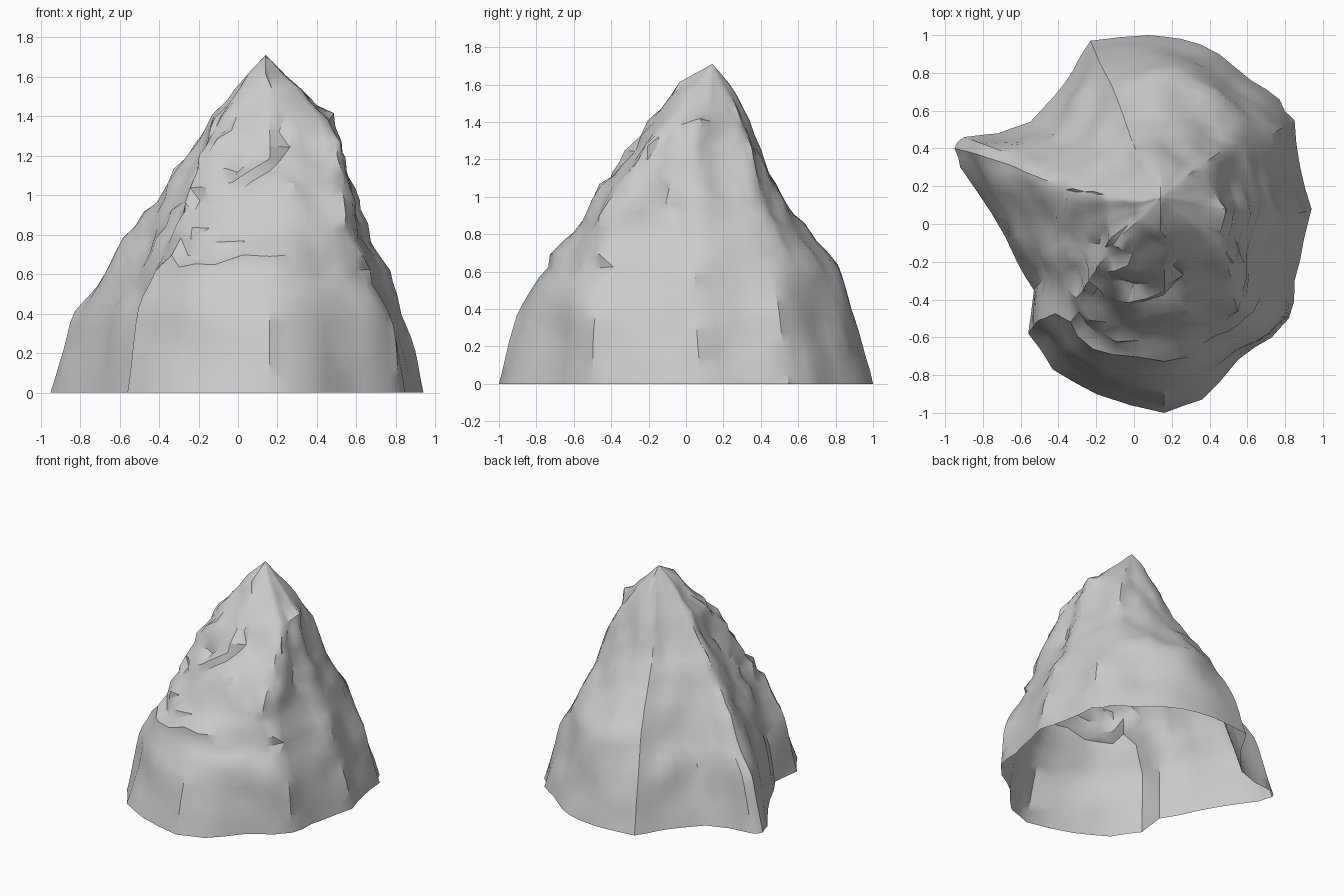
import bpy, bmesh, math
from mathutils import Vector, noise

if "Cube" in bpy.data.objects:
    bpy.data.objects.remove(bpy.data.objects["Cube"])

PEAK = Vector((0.14, 0.14))
TOP = 1.71

# base outline, counter-clockwise from the right
base = [(.94, .08), (.88, .30), (.85, .55), (.77, .66), (.62, .76), (.45, .90),
        (.25, .98), (.08, 1.0), (-.23, .97), (-.33, .80), (-.42, .68), (-.55, .54),
        (-.72, .48), (-.90, .46), (-.95, .40), (-.92, .30), (-.75, .05), (-.62, -.20),
        (-.53, -.35), (-.56, -.58), (-.43, -.77), (-.20, -.90), (.16, -1.0),
        (.36, -.93), (.55, -.72), (.73, -.60), (.82, -.50), (.85, -.30), (.90, -.08)]

# ridge and valley lines climbing from a base point: x, y at each height
heights = [.4, .65, .9, 1.15, 1.4, 1.6]
climbs = {
    0: [(.83, .05), (.74, .05), (.61, .05), (.54, .08), (.48, .08), (.25, .13)],       # right wall
    3: [(.68, .59), (.61, .53), (.51, .44), (.44, .37), (.34, .30), (.21, .20)],       # back right
    7: [(.09, .90), (.09, .82), (.10, .58), (.11, .42), (.12, .33), (.14, .24)],       # back
    8: [(-.18, .85), (-.12, .74), (-.05, .56), (.0, .41), (.06, .31), (.11, .21)],     # back ridge
    11: [(-.44, .48), (-.34, .42), (-.23, .36), (-.13, .30), (-.02, .23), (.08, .18)], # back left face
    14: [(-.83, .37), (-.65, .31), (-.50, .24), (-.29, .18), (-.12, .13), (.04, .12)], # left ridge
    17: [(-.57, -.17), (-.46, -.14), (-.36, -.10), (-.22, -.02), (-.10, .04), (.05, .09)],
    19: [(-.50, -.50), (-.40, -.46), (-.29, -.38), (-.20, -.24), (-.09, -.08), (.05, .04)],
    22: [(.16, -.89), (.16, -.75), (.16, -.56), (.16, -.37), (.16, -.18), (.14, -.03)],  # front
    25: [(.71, -.57), (.56, -.55), (.54, -.46), (.52, -.29), (.44, -.10), (.23, .05)],   # front right
}
keys = sorted(climbs) + [len(base)]


def climb(key, z):
    key %= len(base)
    path = [base[key]] + climbs[key] + [PEAK]
    zs = [0] + heights + [TOP]
    for i in range(len(zs) - 1):
        if z <= zs[i + 1]:
            t = (z - zs[i]) / (zs[i + 1] - zs[i])
            return Vector(path[i]).lerp(Vector(path[i + 1]), t)


def outline(u):
    i = int(u)
    return Vector(base[i]).lerp(Vector(base[(i + 1) % len(base)]), u - i)


def section(u, z):
    # blend the two neighbouring ridges and keep the base outline's bulge between them
    for a, b in zip(keys, keys[1:]):
        if a <= u < b:
            A, B = Vector(base[a]), Vector(base[b % len(base)])
            p = outline(u)
            t = max(0, min(1, (p - A).dot(B - A) / (B - A).length_squared))
            bulge = (p - A.lerp(B, t)) * (1 - z / TOP)
            return climb(a, z).lerp(climb(b, z), t) + bulge


def rugged(p):
    # broad lumps, chips and stepped ledges, strongest high on the front and left
    side = .25 + .75 * max(0, min(1, (.30 - p.y) * 1.5))
    up = max(0, min(1, (p.z - .4) * 3))
    phase = (p.z * 4.6 + 2.2 * noise.noise(p * 1.7)) % 1
    ledge = (phase - .5) * .055 * up * side
    lump = noise.noise(p * 3.2 + Vector((5, 2, 7))) * .022
    groove = noise.noise(Vector((p.x * 7, p.y * 7, p.z * 1.6))) * .025
    chip = noise.noise(p * 9) * .03 * side * up
    return ledge + lump + groove + chip


# rock shell: rings of shrinking outlines, open underneath
bm = bmesh.new()
SPLIT, ROWS = 2, 25
count = len(base) * SPLIT
rings = []
for r in range(ROWS):
    z = 1.68 * r / (ROWS - 1)
    ring = []
    for k in range(count):
        q = section(k / SPLIT, z)
        d = q - PEAK
        fade = min(1, z / .25) * min(1, d.length / .25)
        q += d.normalized() * rugged(Vector((q.x, q.y, z))) * fade
        edge = outline(k / SPLIT)
        if k % SPLIT:   # slightly uneven rim
            q += (edge - PEAK).normalized() * noise.noise(Vector((edge.x * 9, edge.y * 9, 3))) * .02 * (1 - fade) * (z < .3)
        dz = noise.noise(Vector((q.x * 6, q.y * 6, z * 6 + 20))) * .04 * fade
        ring.append(bm.verts.new((q.x, q.y, z + dz)))
    rings.append(ring)
for a, b in zip(rings, rings[1:]):
    for k in range(count):
        n = (k + 1) % count
        bm.faces.new((a[k], a[n], b[n], b[k]))
tip = bm.verts.new((PEAK.x, PEAK.y, TOP))
for k in range(count):
    bm.faces.new((rings[-1][k], rings[-1][(k + 1) % count], tip))
bmesh.ops.triangulate(bm, faces=bm.faces[:], quad_method='SHORT_EDGE')

mesh = bpy.data.meshes.new("rock_peak")
bm.to_mesh(mesh)
bm.free()
rock = bpy.data.objects.new("rock_peak", mesh)
bpy.context.collection.objects.link(rock)
bpy.context.view_layer.objects.active = rock
rock.select_set(True)
bpy.ops.object.shade_smooth_by_angle(angle=math.radians(35))
